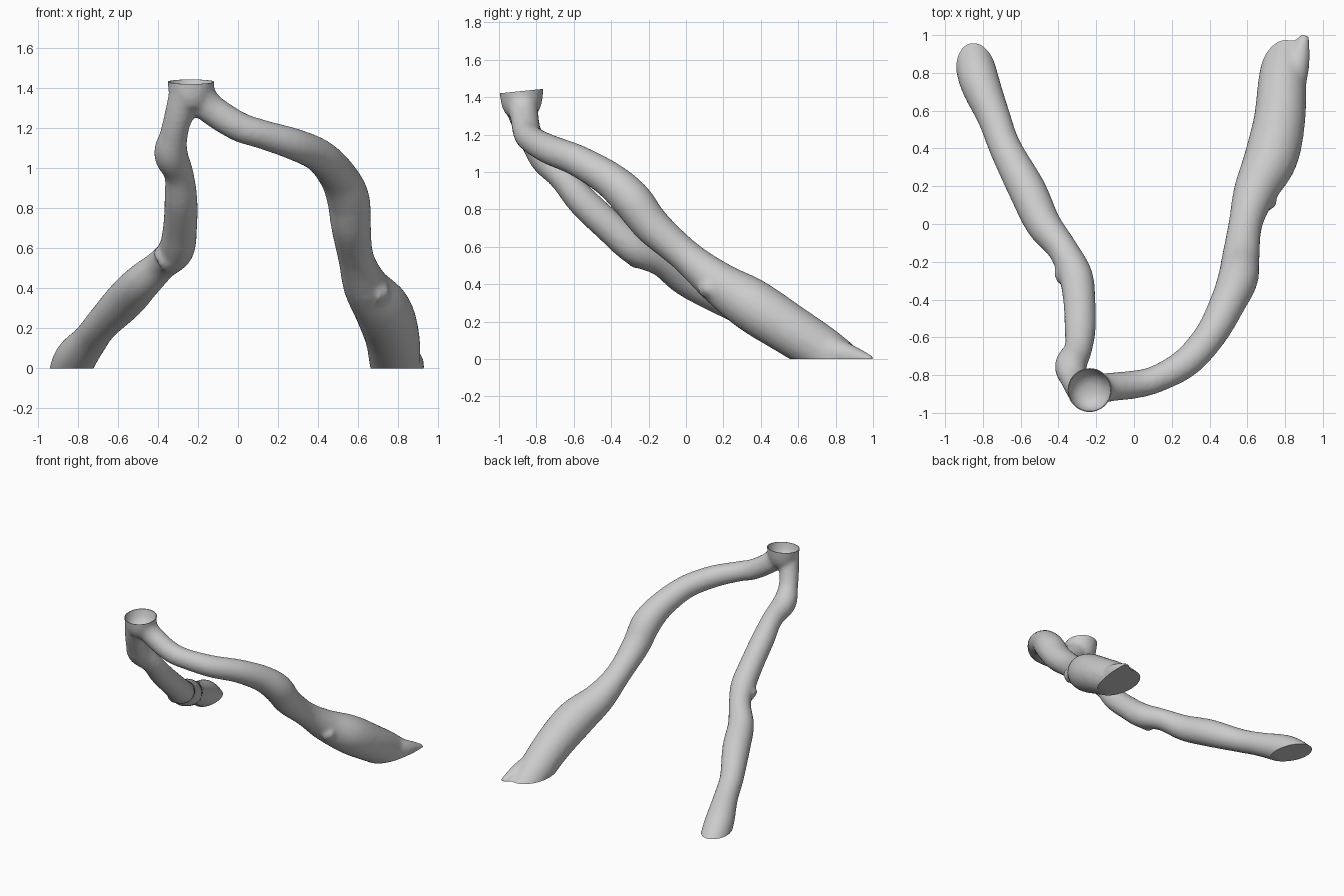
import bpy, bmesh, math
from mathutils import Vector

cube = bpy.data.objects.get("Cube")
if cube:
    bpy.data.objects.remove(cube, do_unlink=True)

SIDES = 20
STEPS = 6


def spline(points):
    """Catmull-Rom samples through (x, y, z, radius) points."""
    pts = [Vector(p) for p in points]
    pts = [pts[0] * 2 - pts[1]] + pts + [pts[-1] * 2 - pts[-2]]
    out = []
    for a, b, c, d in zip(pts, pts[1:], pts[2:], pts[3:]):
        for i in range(STEPS):
            t = i / STEPS
            out.append((b * 2 + (c - a) * t + (a * 2 - b * 5 + c * 4 - d) * t * t
                        + (b * 3 - a - c * 3 + d) * t ** 3) / 2)
    out.append(pts[-2])
    return out


def add_tube(bm, points):
    """Closed tube whose rings follow the path without twisting."""
    path = spline(points)
    centres = [p.to_3d() for p in path]
    side = None
    rings = []
    for i, centre in enumerate(centres):
        ahead = centres[min(i + 1, len(path) - 1)]
        behind = centres[max(i - 1, 0)]
        along = (ahead - behind).normalized()
        side = along.orthogonal() if side is None else side - along * side.dot(along)
        side.normalize()
        up = along.cross(side)
        ring = []
        for k in range(SIDES):
            a = math.tau * k / SIDES
            ring.append(bm.verts.new(centre + (side * math.cos(a) + up * math.sin(a)) * path[i].w))
        rings.append(ring)
    for low, high in zip(rings, rings[1:]):
        for k in range(SIDES):
            n = (k + 1) % SIDES
            bm.faces.new((low[k], low[n], high[n], high[k]))
    bm.faces.new(rings[0][::-1])
    bm.faces.new(rings[-1])


def cut_flat(bm, point, normal):
    """Remove everything beyond the plane and cap the opening."""
    geom = bm.verts[:] + bm.edges[:] + bm.faces[:]
    cut = bmesh.ops.bisect_plane(bm, geom=geom, plane_co=point, plane_no=normal, clear_outer=True)
    edges = [e for e in cut["geom_cut"] if isinstance(e, bmesh.types.BMEdge)]
    return bmesh.ops.contextual_create(bm, geom=edges)["faces"]


# Centre lines and radii of the two limbs and the flared top
right_limb = [
    (-.265, -.89, 1.36, .083), (-.295, -.865, 1.27, .072), (-.32, -.82, 1.17, .07),
    (-.335, -.75, 1.07, .085), (-.295, -.66, .97, .074), (-.285, -.55, .84, .083),
    (-.29, -.4, .7, .086), (-.31, -.27, .59, .09), (-.38, -.13, .52, .08),
    (-.48, 0, .43, .094), (-.565, .18, .34, .1), (-.68, .4, .22, .086),
    (-.74, .56, .14, .088), (-.82, .76, .035, .106), (-.86, .93, -.11, .1)]
left_limb = [
    (-.2, -.88, 1.37, .085), (-.14, -.865, 1.3, .077), (0, -.85, 1.21, .075),
    (.12, -.82, 1.17, .073), (.28, -.73, 1.12, .08), (.41, -.58, 1.06, .085),
    (.5, -.41, .96, .096), (.55, -.29, .85, .107), (.565, -.18, .71, .1),
    (.59, 0, .55, .09), (.64, .17, .41, .114), (.725, .35, .29, .142),
    (.77, .55, .16, .137), (.785, .75, .03, .128), (.81, .93, -.12, .12)]
flared_top = [
    (-.235, -.88, 1.3, .08), (-.235, -.88, 1.35, .105),
    (-.235, -.88, 1.42, .117), (-.235, -.88, 1.52, .122)]
# Knots on the bark and the pointed heel
knots = [
    [(-.34, -.75, 1.07, .065), (-.385, -.76, 1.06, .05)],
    [(-.34, -.26, .56, .075), (-.4, -.26, .53, .055)],
    [(.6, .14, .4, .1), (.56, .13, .38, .065)],
    [(.7, .12, .38, .06), (.755, .12, .38, .025)],
    [(.79, .66, .07, .1), (.86, .84, .025, .07), (.905, 1, -.01, .025)]]

bm = bmesh.new()
for path in [right_limb, left_limb, flared_top] + knots:
    add_tube(bm, path)
mesh = bpy.data.meshes.new("forked_branch")
bm.to_mesh(mesh)
bm.free()
branch = bpy.data.objects.new("forked_branch", mesh)
bpy.context.collection.objects.link(branch)

# Blend the parts into one skin
remesh = branch.modifiers.new("blend", 'REMESH')
remesh.mode = 'VOXEL'
remesh.voxel_size = 0.014
smooth = branch.modifiers.new("soften", 'SMOOTH')
smooth.iterations = 8
bpy.context.view_layer.update()
skin = bpy.data.meshes.new_from_object(branch.evaluated_get(bpy.context.evaluated_depsgraph_get()))
branch.modifiers.clear()
branch.data = skin

# Flat feet, sloping rim and hollow funnel
bm = bmesh.new()
bm.from_mesh(skin)
cut_flat(bm, Vector((0, 0, 0)), Vector((0, 0, -1)))
rim_centre = Vector((-.235, -.88, 1.432))
rim = cut_flat(bm, rim_centre, Vector((0, -.1, 1)))
for scale, drop in ((.96, 0), (.92, .05), (.75, .04), (.5, .02)):
    made = bmesh.ops.extrude_face_region(bm, geom=rim)["geom"]
    bmesh.ops.delete(bm, geom=rim, context='FACES_ONLY')
    rim = [f for f in made if isinstance(f, bmesh.types.BMFace)]
    ring = [v for v in made if isinstance(v, bmesh.types.BMVert)]
    middle = sum((v.co for v in ring), Vector()) / len(ring)
    for v in ring:
        v.co = middle + (v.co - middle) * scale - Vector((0, 0, drop))
bmesh.ops.recalc_face_normals(bm, faces=bm.faces[:])
bm.to_mesh(skin)
bm.free()

# Plain grey surface
grey = bpy.data.materials.new("light_grey")
grey.use_nodes = True
colour = (.6, .6, .6, 1)
grey.diffuse_color = colour
grey.node_tree.nodes["Principled BSDF"].inputs["Base Color"].default_value = colour
skin.materials.clear()
skin.materials.append(grey)

bpy.ops.object.select_all(action='DESELECT')
branch.select_set(True)
bpy.context.view_layer.objects.active = branch
bpy.ops.object.shade_smooth_by_angle(angle=math.radians(40))
